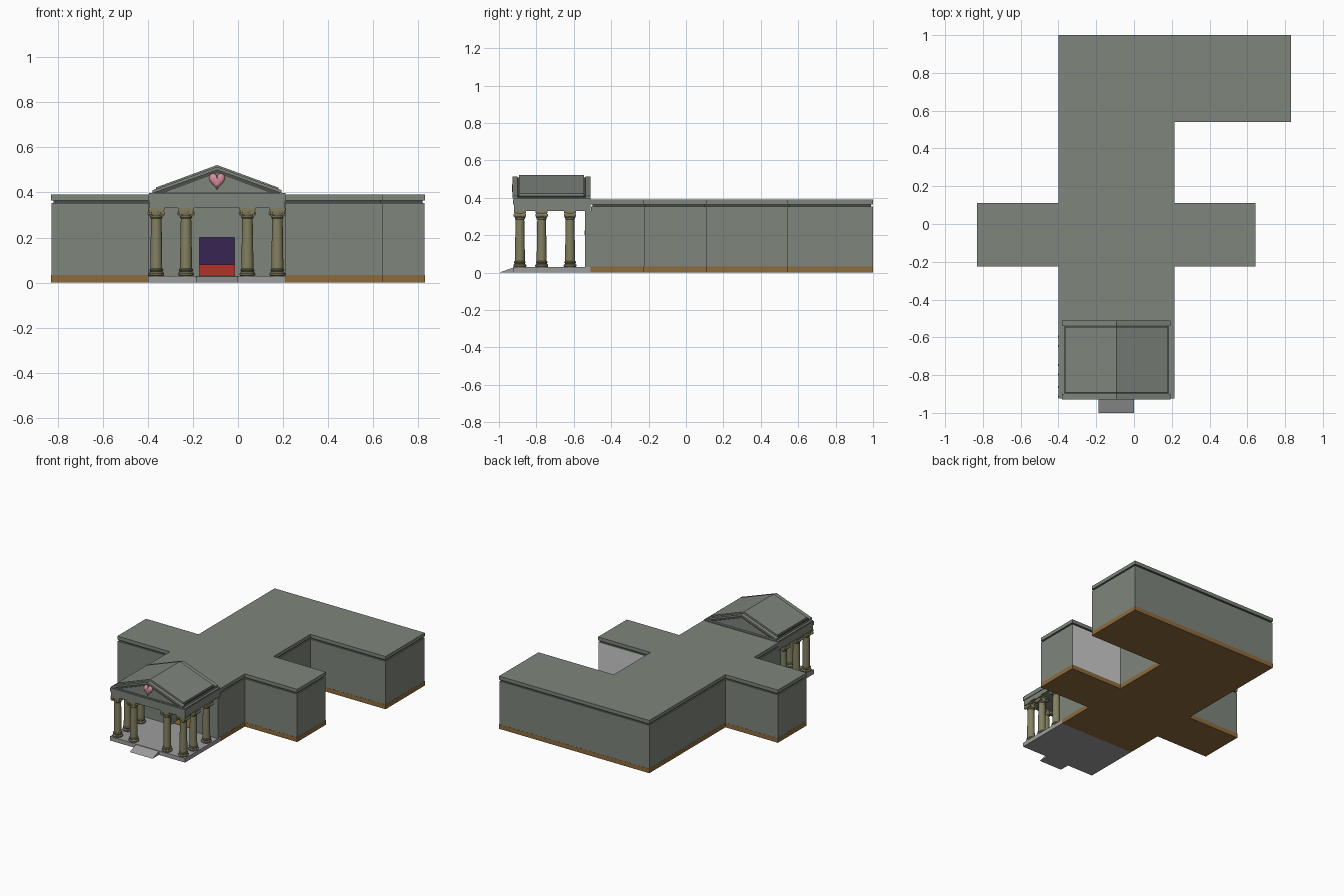
import bpy, bmesh, math
from mathutils import Vector

if "Cube" in bpy.data.objects:
    bpy.data.objects.remove(bpy.data.objects["Cube"])

CX = -0.093                     # centre line of hall and porch


def mat(name, rgb):
    m = bpy.data.materials.new(name)
    m.diffuse_color = (*rgb, 1)
    m.use_nodes = True
    m.node_tree.nodes["Principled BSDF"].inputs["Base Color"].default_value = m.diffuse_color
    return m


STONE = mat("grey_green_stone", (0.21, 0.232, 0.20))
DARK = mat("dark_groove", (0.07, 0.078, 0.067))
OLIVE = mat("olive_stone", (0.23, 0.215, 0.12))
BROWN = mat("brown_base", (0.27, 0.146, 0.046))
PALE = mat("pale_wall", (0.78, 0.75, 0.77))
RED = mat("red", (0.44, 0.031, 0.022))
PURPLE = mat("purple", (0.04, 0.018, 0.088))
PINK = mat("pink", (0.66, 0.27, 0.33))
PAVE = mat("paving", (0.34, 0.34, 0.34))


def finish(name, bm, material, smooth=False):
    bmesh.ops.recalc_face_normals(bm, faces=bm.faces)
    me = bpy.data.meshes.new(name)
    bm.to_mesh(me)
    bm.free()
    ob = bpy.data.objects.new(name, me)
    bpy.context.collection.objects.link(ob)
    me.materials.append(material)
    if smooth:
        bpy.ops.object.select_all(action='DESELECT')
        bpy.context.view_layer.objects.active = ob
        ob.select_set(True)
        bpy.ops.object.shade_smooth_by_angle(angle=math.radians(35))
    return ob


def loft(bm, rings):
    """Skin a list of point loops and cap both ends."""
    loops = [[bm.verts.new(p) for p in r] for r in rings]
    n = len(loops[0])
    for a, b in zip(loops, loops[1:]):
        for i in range(n):
            j = (i + 1) % n
            bm.faces.new((a[i], a[j], b[j], b[i]))
    bm.faces.new(loops[0])
    bm.faces.new(loops[-1])


def slab(name, pts, z0, z1, material):
    bm = bmesh.new()
    loft(bm, [[(x, y, z) for x, y in pts] for z in (z0, z1)])
    return finish(name, bm, material)


def box_rings(x0, x1, y0, y1, z0, z1):
    return [[(x0, y0, z), (x1, y0, z), (x1, y1, z), (x0, y1, z)] for z in (z0, z1)]


def box(name, x0, x1, y0, y1, z0, z1, material):
    bm = bmesh.new()
    loft(bm, box_rings(x0, x1, y0, y1, z0, z1))
    return finish(name, bm, material)


def along_y(name, profile, y0, y1, material):
    bm = bmesh.new()
    loft(bm, [[(CX + x, y, z) for x, z in profile] for y in (y0, y1)])
    return finish(name, bm, material)


def inset(pts, d):
    """Shrink a right-angled counter-clockwise outline."""
    out = []
    for i, p in enumerate(pts):
        p, a, b = Vector(p), Vector(pts[i - 1]), Vector(pts[(i + 1) % len(pts)])
        e, f = (p - a).normalized(), (b - p).normalized()
        out.append(tuple(p + d * Vector((-e.y - f.y, e.x + f.x))))
    return out


# Building: stacked layers over one footprint
plan = [(-0.40, -0.51), (0.214, -0.51), (0.214, -0.226), (0.643, -0.226), (0.643, 0.11),
        (0.214, 0.11), (0.214, 0.54), (0.83, 0.54), (0.83, 1.0), (-0.40, 1.0),
        (-0.40, 0.11), (-0.83, 0.11), (-0.83, -0.226), (-0.40, -0.226)]
slab("base_band", plan, 0, 0.033, BROWN)
walls = slab("walls", inset(plan, 0.001), 0.033, 0.353, STONE)
slab("cornice_groove", inset(plan, 0.010), 0.353, 0.364, DARK)
slab("roof_cornice", plan, 0.364, 0.39, STONE)

# One pale wall behind the right wing
walls.data.materials.append(PALE)
for f in walls.data.polygons:
    if f.normal.y > 0.9 and f.center.x > 0.3 and abs(f.center.y - 0.11) < 0.02:
        f.material_index = 1

# Porch floor, ramp and back wall
box("porch_floor", -0.40, 0.214, -0.925, -0.51, 0, 0.03, PAVE)
bm = bmesh.new()
loft(bm, [[(x, -1.0, 0), (x, -0.92, 0), (x, -0.92, 0.028)] for x in (-0.187, 0.0)])
finish("entrance_ramp", bm, PAVE)
porch_wall = box("porch_back_wall", -0.40, 0.214, -0.54, -0.505, 0.03, 0.33, STONE)

# Doorway cut into the hall
cutter = box("door_cutter", -0.172, -0.015, -0.6, -0.25, 0.02, 0.20, STONE)
cutter.hide_render = True
for ob in (walls, porch_wall):
    mod = ob.modifiers.new("doorway", 'BOOLEAN')
    mod.operation = 'DIFFERENCE'
    mod.solver = 'EXACT'
    mod.object = cutter
    bpy.context.view_layer.objects.active = ob
    bpy.ops.object.modifier_apply(modifier=mod.name)
bpy.data.objects.remove(cutter)
box("door_lintel", -0.172, -0.015, -0.542, -0.53, 0.20, 0.225, STONE)
box("inner_purple_panel", -0.172, -0.015, -0.26, -0.24, 0.03, 0.20, PURPLE)
box("inner_red_step", -0.172, -0.015, -0.29, -0.25, 0.03, 0.08, RED)

# Entablature
box("architrave", -0.395, 0.209, -0.920, -0.51, 0.33, 0.363, STONE)
box("frieze", -0.40, 0.214, -0.925, -0.51, 0.363, 0.39, STONE)
box("pediment_ledge", -0.396, 0.210, -0.921, -0.51, 0.39, 0.397, STONE)

# Gable roof: dark recessed core, raking cornices, roof panel, tympanum
chevron = [(-0.287, 0.395), (-0.287, 0.410), (0, 0.514), (0.287, 0.410),
           (0.287, 0.397), (0, 0.501), (-0.287, 0.397)]
chevron = [(-0.287, 0.396)] + chevron[1:4] + [(0.287, 0.396), (0, 0.500)]
along_y("gable_core", [(-0.278, 0.395), (-0.278, 0.408), (0, 0.508), (0.278, 0.408),
                       (0.278, 0.395)], -0.912, -0.526, DARK)
along_y("front_raking_cornice", chevron, -0.928, -0.90, STONE)
along_y("back_raking_cornice", chevron, -0.538, -0.51, STONE)
along_y("roof_panel", [(-0.272, 0.402), (-0.272, 0.422), (0, 0.522), (0.272, 0.422),
                       (0.272, 0.402)], -0.892, -0.546, STONE)
along_y("roof_eave", [(-0.287, 0.395), (-0.287, 0.402), (0.287, 0.402), (0.287, 0.395)],
        -0.902, -0.536, STONE)
along_y("tympanum", [(-0.235, 0.399), (0, 0.486), (0.235, 0.399)], -0.916, -0.522, STONE)

# Puffed heart on the pediment
bm = bmesh.new()
rings = []
for s, y in ((1, -0.905), (1, -0.917), (0.9, -0.923), (0.72, -0.927), (0.45, -0.930)):
    ring = []
    for i in range(28):
        t = math.tau * i / 28
        hx = 16 * math.sin(t) ** 3
        hz = 13 * math.cos(t) - 5 * math.cos(2 * t) - 2 * math.cos(3 * t) - math.cos(4 * t)
        ring.append((CX + 0.0022 * s * hx, y, 0.454 + 0.0026 * s * hz))
    rings.append(ring)
loft(bm, rings)
finish("heart_ornament", bm, PINK, smooth=True)


# Column: round base, tapered shaft, scrolled capital
def circle(r, z, n=24):
    return [(r * math.cos(math.tau * i / n), r * math.sin(math.tau * i / n), z)
            for i in range(n)]


bm = bmesh.new()
loft(bm, [circle(r, z) for r, z in (
    (0.032, 0.03), (0.035, 0.034), (0.035, 0.040), (0.032, 0.044), (0.028, 0.046),
    (0.028, 0.050), (0.031, 0.053), (0.031, 0.058), (0.027, 0.062))])
loft(bm, [circle(r, z) for r, z in ((0.0265, 0.06), (0.0255, 0.16), (0.023, 0.29))])
loft(bm, [circle(r, z) for r, z in ((0.024, 0.284), (0.027, 0.288), (0.027, 0.293),
                                    (0.025, 0.296), (0.030, 0.312), (0.030, 0.320))])
loft(bm, box_rings(-0.030, 0.030, -0.026, 0.026, 0.308, 0.320))
loft(bm, box_rings(-0.036, 0.036, -0.032, 0.032, 0.320, 0.331))
for sx in (-1, 1):
    loft(bm, [[(sx * 0.026 + r * math.cos(math.tau * i / 16), y,
                0.307 + r * math.sin(math.tau * i / 16)) for i in range(16)]
              for r, y in ((0.006, -0.033), (0.007, -0.030), (0.013, -0.030),
                           (0.010, 0), (0.013, 0.030), (0.007, 0.030), (0.006, 0.033))])
column = finish("column", bm, OLIVE, smooth=True)

spots = [(x, -0.888) for x in (-0.363, -0.231, 0.042, 0.175)]
spots += [(x, y) for x in (-0.363, 0.175) for y in (-0.772, -0.62)]
for i, (x, y) in enumerate(spots):
    ob = column if i == 0 else column.copy()
    if i:
        bpy.context.collection.objects.link(ob)
    ob.location = (x, y, 0)
